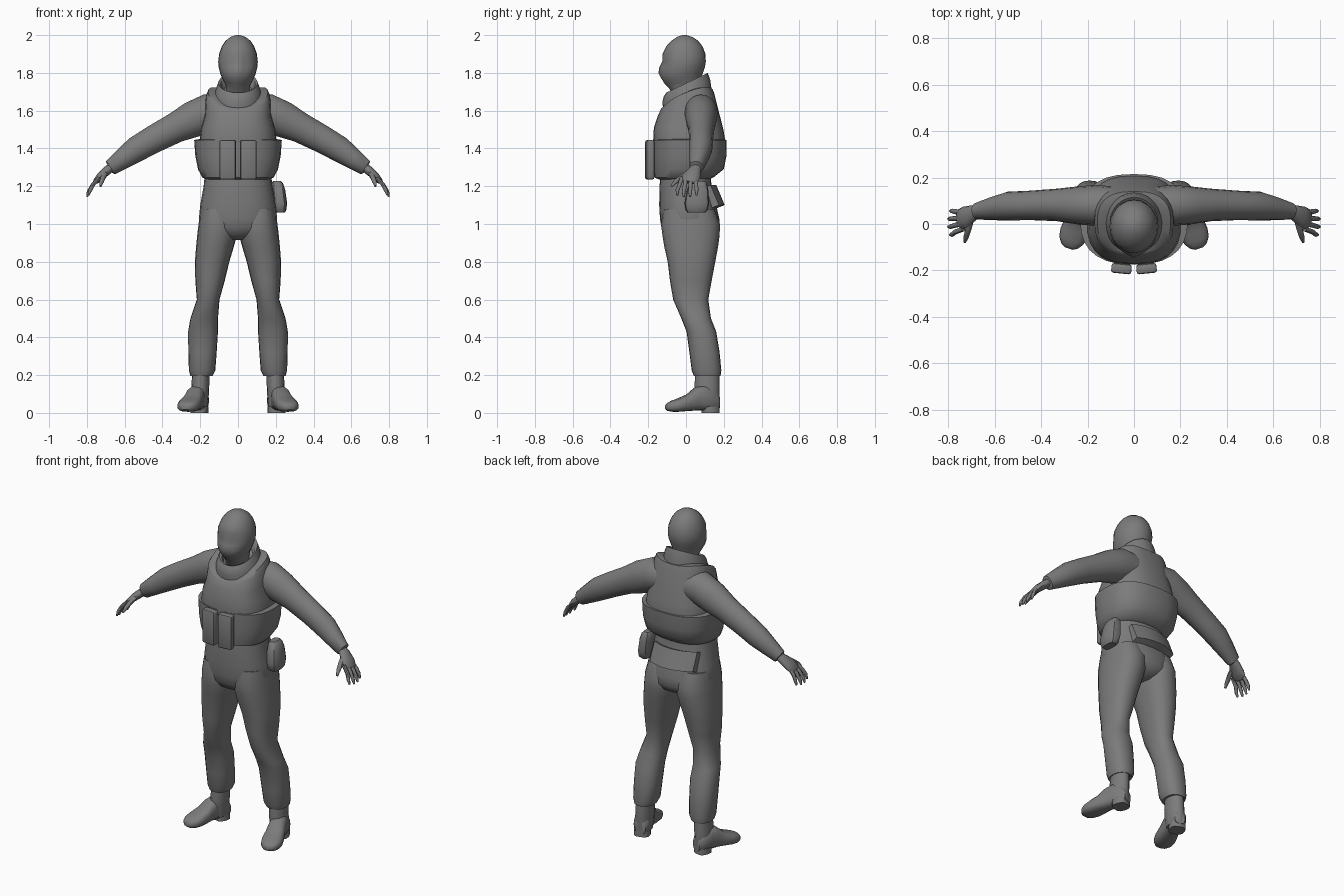
import bpy, bmesh, math
from mathutils import Vector, Matrix

grey = bpy.data.materials.new("cloth_grey")
grey.diffuse_color = (0.2, 0.2, 0.2, 1)


def finish(name, bm, mirror=False, angle=45):
    bmesh.ops.recalc_face_normals(bm, faces=bm.faces)
    me = bpy.data.meshes.new(name)
    bm.to_mesh(me)
    bm.free()
    me.materials.append(grey)
    ob = bpy.data.objects.new(name, me)
    bpy.context.collection.objects.link(ob)
    if mirror:
        ob.modifiers.new("mirror", "MIRROR").use_mirror_merge = False
    bpy.ops.object.select_all(action="DESELECT")
    ob.select_set(True)
    bpy.context.view_layer.objects.active = ob
    bpy.ops.object.shade_smooth_by_angle(angle=math.radians(angle))
    return ob


def oval(c, u, v, n=20, p=2.0):
    """Superellipse ring around c spanned by half axes u and v."""
    ring = []
    for i in range(n):
        a = 2 * math.pi * i / n
        s = [math.copysign(abs(f) ** (2 / p), f) for f in (math.cos(a), math.sin(a))]
        ring.append(Vector(c) + Vector(u) * s[0] + Vector(v) * s[1])
    return ring


def loft(name, rings, mirror=False, angle=45):
    bm = bmesh.new()
    rows = [[bm.verts.new(co) for co in r] for r in rings]
    n = len(rows[0])
    for a, b in zip(rows, rows[1:]):
        for i in range(n):
            bm.faces.new((a[i], a[(i + 1) % n], b[(i + 1) % n], b[i]))
    bm.faces.new(rows[0])
    bm.faces.new(rows[-1])
    return finish(name, bm, mirror, angle)


def stack(secs, n=20, p=2.0):
    """Level rings from (z, x0, x1, y0, y1)."""
    return [oval(((x0 + x1) / 2, (y0 + y1) / 2, z), ((x1 - x0) / 2, 0, 0),
                 (0, (y1 - y0) / 2, 0), n, p) for z, x0, x1, y0, y1 in secs]


def tilted(secs, n=24, p=2.0):
    """Rings from (half width, y0, z0, y1, z1, side lift), leaning front to back."""
    out = []
    for w, y0, z0, y1, z1, lift in secs:
        r = oval((0, (y0 + y1) / 2, (z0 + z1) / 2), (w, 0, 0),
                 (0, (y1 - y0) / 2, (z1 - z0) / 2), n, p)
        for co in r:
            co.z += lift * (co.x / w) ** 2
        out.append(r)
    return out


def tube(name, secs, n=12, mirror=True):
    """Limb through (x, y, z, width radius, thickness radius)."""
    pts = [Vector(s[:3]) for s in secs]
    rings = []
    for i, s in enumerate(secs):
        t = (pts[min(i + 1, len(pts) - 1)] - pts[max(i - 1, 0)]).normalized()
        side = Vector((0, 1, 0))
        side = (side - t * side.dot(t)).normalized()
        rings.append(oval(pts[i], side * s[3], t.cross(side) * s[4], n))
    return loft(name, rings, mirror)


# Head with covered face
head = stack([(z, -w, w, a, b) for z, w, a, b in (
    (1.66, .075, -.06, .075), (1.72, .06, -.09, .075), (1.745, .07, -.115, .078),
    (1.775, .086, -.132, .082), (1.80, .095, -.136, .09), (1.83, .102, -.132, .10),
    (1.86, .105, -.126, .105), (1.90, .10, -.125, .103), (1.94, .086, -.105, .088),
    (1.97, .066, -.078, .064), (1.99, .04, -.048, .034), (2.0, .012, -.02, .004))], 24)
for ring in head:
    for co in ring:
        if co.y < -.06:
            # brow hollow and nose ridge
            eye = math.exp(-((co.z - 1.85) / .018) ** 2 - ((abs(co.x) - .04) / .025) ** 2)
            nose = math.exp(-((co.z - 1.815) / .025) ** 2 - (co.x / .014) ** 2)
            co.y += .016 * eye - .014 * nose
loft("head", head, angle=60)

# Stand-up collar, leaning forward
loft("collar", tilted((
    (.135, -.12, 1.60, .14, 1.67, 0), (.125, -.125, 1.645, .135, 1.715, 0),
    (.115, -.118, 1.675, .128, 1.765, 0), (.104, -.105, 1.695, .115, 1.80, 0),
    (.092, -.092, 1.692, .10, 1.79, 0), (.08, -.08, 1.66, .085, 1.74, 0))))

# Armoured vest: shell above, wider wrap around the waist
loft("vest", tilted((
    (.16, -.14, 1.25, .15, 1.25, 0), (.20, -.165, 1.30, .195, 1.30, 0),
    (.205, -.174, 1.44, .212, 1.42, 0), (.195, -.170, 1.51, .198, 1.50, 0),
    (.175, -.150, 1.57, .175, 1.59, 0), (.170, -.132, 1.61, .150, 1.69, .025),
    (.158, -.122, 1.615, .140, 1.715, .035), (.115, -.108, 1.615, .12, 1.715, .035)),
    28, 2.6))
loft("waist_wrap", tilted((
    (.165, -.14, 1.235, .12, 1.235, 0), (.19, -.165, 1.245, .15, 1.25, 0),
    (.212, -.173, 1.29, .20, 1.29, 0), (.226, -.175, 1.36, .214, 1.36, 0),
    (.232, -.174, 1.445, .215, 1.445, 0), (.20, -.15, 1.45, .19, 1.45, 0)), 28, 2.5))

# Magazine pouches on the front
bm = bmesh.new()
bmesh.ops.create_cube(bm, size=1, matrix=Matrix.Translation((.054, -.192, 1.34))
                      @ Matrix.Rotation(.1, 4, "Z") @ Matrix.Diagonal((.087, .042, .208, 1)))
bmesh.ops.bevel(bm, geom=bm.edges[:], offset=.01, segments=2, affect="EDGES", profile=.5)
finish("magazine_pouch", bm, True)

# Sleeves
tube("sleeve", ((.08, .08, 1.59, .08, .09), (.16, .08, 1.59, .088, .098),
                (.24, .08, 1.553, .082, .096), (.33, .082, 1.51, .07, .08),
                (.45, .08, 1.447, .063, .073), (.54, .077, 1.395, .062, .068),
                (.61, .066, 1.345, .05, .055), (.675, .055, 1.298, .036, .042),
                (.68, .055, 1.295, .026, .028)), 16)

# Hands: palm, four fingers and a thumb
tube("palm", ((.66, .055, 1.308, .026, .024), (.69, .048, 1.285, .034, .024),
              (.725, .03, 1.255, .047, .022), (.75, .018, 1.228, .045, .016),
              (.757, .016, 1.22, .03, .01)))
for i in range(4):
    y0, y1 = .05 - .024 * i, .056 - .034 * i
    reach = (0, .008, .008, 0)[i]
    tube("finger_%d" % (i + 1), (
        (.735, y0, 1.245, .011, .011), (.768, (y0 + y1) / 2, 1.208, .011, .011),
        (.783 + reach, y1, 1.178 - reach, .01, .01),
        (.791 + reach, y1, 1.152 - reach, .005, .005)), 8)
tube("thumb", ((.70, .03, 1.275, .016, .016), (.712, -.02, 1.25, .014, .014),
               (.722, -.055, 1.225, .012, .012), (.728, -.078, 1.20, .006, .006)), 8)

# Trousers: hips and two legs
loft("hips", stack([(z, -w, w, a, b) for z, w, a, b in (
    (1.27, .175, -.135, .13), (1.20, .182, -.14, .135), (1.10, .20, -.142, .16),
    (1.03, .207, -.138, .176), (.98, .195, -.13, .178), (.94, .14, -.105, .155),
    (.915, .06, -.06, .11))], 24, 2.3))
loft("trouser_leg", stack((
    (1.08, .02, .196, -.12, .15), (1.0, .005, .209, -.132, .18),
    (.94, .006, .216, -.125, .178), (.88, .022, .222, -.115, .17),
    (.80, .046, .228, -.097, .155), (.70, .07, .226, -.085, .136),
    (.60, .098, .218, -.068, .118), (.50, .106, .252, -.025, .132),
    (.43, .106, .264, .003, .16), (.32, .113, .263, .018, .178),
    (.225, .12, .26, .03, .187), (.195, .135, .252, .042, .183),
    (.20, .15, .24, .06, .17)), 20, 2.3), True)

# Boots: shaft, foot along a splayed axis, and heel block
loft("boot_shaft", stack((
    (.23, .152, .242, .052, .175), (.15, .152, .246, .045, .178),
    (.09, .155, .25, .045, .178), (.03, .16, .24, .06, .175)), 16), True)
axis = Vector((.31, -.95, 0)).normalized()
across = Vector((-axis.y, axis.x, 0))
foot = []
for t, w, lo, hi in ((0, .03, .02, .09), (.02, .045, .012, .12), (.08, .048, .012, .15),
                     (.13, .05, .012, .135), (.17, .056, .01, .10), (.22, .061, .006, .078),
                     (.255, .055, .006, .066), (.28, .038, .01, .054), (.292, .018, .018, .042)):
    c = Vector((.19, .172, (lo + hi) / 2)) + axis * t
    foot.append(oval(c, across * w, (0, 0, (hi - lo) / 2), 16, 2.7))
loft("boot_foot", foot, True)
heel = [oval(Vector((.19, .172, z)) + axis * .045, across * .045, axis * .045, 12, 3)
        for z in (0, .035)]
loft("boot_heel", heel, True)

# Hip pouch on one side
loft("hip_pouch", stack((
    (1.06, .20, .248, .01, .10), (1.075, .19, .256, -.002, .115),
    (1.11, .183, .26, -.008, .122), (1.18, .178, .25, .005, .118),
    (1.215, .178, .238, .02, .11), (1.228, .185, .225, .03, .10)), 12, 3), angle=35)

# Bag on the lower back, curved around the hips
bm = bmesh.new()
bmesh.ops.create_cube(bm, size=1, matrix=Matrix.Translation((-.015, .162, 1.145))
                      @ Matrix.Rotation(.4, 4, "X") @ Matrix.Diagonal((.28, .045, .115, 1)))
long_edges = [e for e in bm.edges if abs(e.verts[0].co.x - e.verts[1].co.x) > .2]
bmesh.ops.subdivide_edges(bm, edges=long_edges, cuts=5, use_grid_fill=True)
for v in bm.verts:
    v.co.y -= 2.0 * v.co.x ** 2
finish("back_bag", bm, angle=35)
